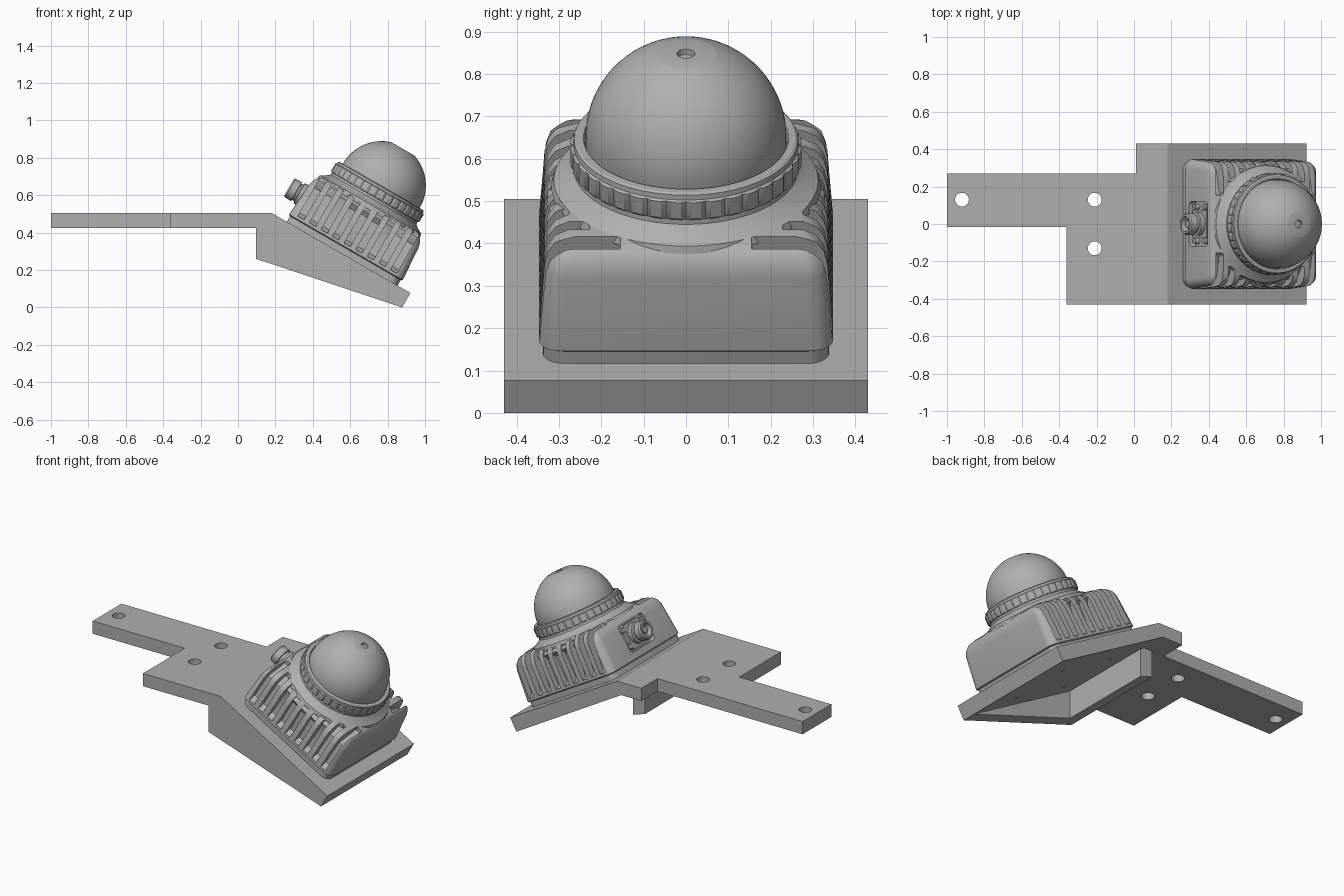
import bpy, bmesh
from math import sin, cos, pi, radians, sqrt
from mathutils import Matrix, Vector

cube = bpy.data.objects.get("Cube")
if cube:
    bpy.data.objects.remove(cube, do_unlink=True)

grey = bpy.data.materials.new("plain grey")
grey.use_nodes = True
COLOR = (0.43, 0.43, 0.43, 1)
grey.diffuse_color = COLOR
grey.node_tree.nodes["Principled BSDF"].inputs["Base Color"].default_value = COLOR

# Frame of the sloped seat: x runs down the slope, z is its normal
TILT = Matrix.Translation((0.557, 0, 0.2875)) @ Matrix.Rotation(radians(30), 4, 'Y')
FLAT = Matrix.Identity(4)


def finish(name, bm, frame=FLAT):
    bmesh.ops.recalc_face_normals(bm, faces=bm.faces)
    me = bpy.data.meshes.new(name)
    bm.to_mesh(me)
    bm.free()
    me.materials.append(grey)
    ob = bpy.data.objects.new(name, me)
    bpy.context.collection.objects.link(ob)
    ob.matrix_world = frame
    return ob


def loft(bm, rings):
    """Skin a stack of equal-length closed rings and cap both ends."""
    rows = [[bm.verts.new(p) for p in ring] for ring in rings]
    n = len(rows[0])
    for a, b in zip(rows, rows[1:]):
        for i in range(n):
            j = (i + 1) % n
            bm.faces.new((a[i], a[j], b[j], b[i]))
    bm.faces.new(rows[0][::-1])
    bm.faces.new(rows[-1])


def prism(bm, pts, lo, hi, axis):
    """Extrude a 2D outline from lo to hi along axis 'x', 'y' or 'z'."""
    put = {'x': lambda a, b, d: (d, a, b), 'y': lambda a, b, d: (a, d, b),
           'z': lambda a, b, d: (a, b, d)}[axis]
    loft(bm, [[put(a, b, d) for a, b in pts] for d in (lo, hi)])


def circle(cx, cy, r, n=32):
    return [(cx + r * cos(2 * pi * i / n), cy + r * sin(2 * pi * i / n)) for i in range(n)]


def rounded(half_x, half_y, r, cx=0, cy=0, steps=6):
    pts = []
    for k, (sx, sy) in enumerate(((1, 1), (-1, 1), (-1, -1), (1, -1))):
        for i in range(steps + 1):
            a = (k + i / steps) * pi / 2
            pts.append((cx + sx * (half_x - r) + r * cos(a),
                        cy + sy * (half_y - r) + r * sin(a)))
    return pts


def solid(name, pts, lo, hi, axis, frame=FLAT):
    bm = bmesh.new()
    prism(bm, pts, lo, hi, axis)
    return finish(name, bm, frame)


def turned(name, profile, n=96, notch=None):
    """Stack circles of (radius, height); notch(i, r) can vary the radius."""
    bm = bmesh.new()
    rings = []
    for r, z in profile:
        ring = []
        for i in range(n):
            q = notch(i, r) if notch else r
            a = 2 * pi * i / n
            ring.append((q * cos(a), q * sin(a), z))
        rings.append(ring)
    loft(bm, rings)
    return finish(name, bm, TILT)


def cut(ob, bm, frame=FLAT):
    """Subtract a temporary mesh and keep the result."""
    tool = finish("cutter", bm, frame)
    tool.hide_render = True
    mod = ob.modifiers.new("cut", 'BOOLEAN')
    mod.operation, mod.solver, mod.object = 'DIFFERENCE', 'EXACT', tool
    bpy.context.view_layer.update()
    deps = bpy.context.evaluated_depsgraph_get()
    me = bpy.data.meshes.new_from_object(ob.evaluated_get(deps))
    ob.modifiers.clear()
    ob.data = me
    bpy.data.objects.remove(tool, do_unlink=True)


def smooth(ob, angle=32):
    bpy.ops.object.select_all(action='DESELECT')
    ob.select_set(True)
    bpy.context.view_layer.objects.active = ob
    bpy.ops.object.shade_smooth_by_angle(angle=radians(angle))


# Bracket: stepped arm with three bolt holes
arm = solid("bracket_arm", [(-1, -0.015), (-0.36, -0.015), (-0.36, -0.43), (0.15, -0.43),
                            (0.15, 0.43), (0.01, 0.43), (0.01, 0.27), (-1, 0.27)],
            0.425, 0.505, 'z')
bm = bmesh.new()
for x, y in ((-0.92, 0.13), (-0.21, 0.13), (-0.21, -0.13)):
    prism(bm, circle(x, y, 0.037), 0.3, 0.6, 'z')
cut(arm, bm)

# Bracket: sloped seat plate with screw holes, stiffening wall and rib
seat = solid("sloped_seat", [(0.15, 0.505), (0.18, 0.505), (0.922, 0.077), (0.878, 0),
                             (0.15, 0.425)], -0.43, 0.43, 'y')
bm = bmesh.new()
for u in (-0.2, 0.2):
    for y in (-0.2, 0.2):
        prism(bm, circle(u, y, 0.012, 16), -0.2, -0.03, 'z')
cut(seat, bm, TILT)
solid("seat_wall", [(0.095, 0.425), (0.095, 0.26), (0.18, 0.232), (0.18, 0.408),
                    (0.15, 0.425)], -0.43, 0.27, 'y')
solid("seat_rib", [(0.18, 0.232), (0.878, 0), (0.18, 0.408)], -0.43, -0.34, 'y')

# Housing: base lip and rounded square body
smooth(solid("base_lip", rounded(0.342, 0.338, 0.05), 0, 0.036, 'z', TILT))
bm = bmesh.new()
loft(bm, [[(x, y, n) for x, y in rounded(h, h - 0.004, 0.05)] for h, n in
          ((0.343, 0.034), (0.351, 0.04), (0.338, 0.23), (0.33, 0.262),
           (0.312, 0.288), (0.28, 0.303))])
body = finish("housing_body", bm, TILT)

# Cooling slots down both sides and over the shoulders
bm = bmesh.new()
for i in range(-4, 5):
    u = i * 0.0715
    inner = max(0.155, sqrt(0.32 ** 2 - u * u) - 0.01)
    wall = max(0.285, inner)
    outline = [(0.4, 0.055), (0.335, 0.055), (0.305, 0.075), (wall, 0.23),
               (inner + 0.02, 0.258), (inner, 0.275), (inner, 0.4), (0.4, 0.4)]
    for s in (1, -1):
        prism(bm, [(s * y, n) for y, n in outline], u - 0.019, u + 0.019, 'x')
cut(body, bm, TILT)

# Pocket for the connector on the upper end face
bm = bmesh.new()
prism(bm, rounded(0.12, 0.085, 0.02, 0, 0.165), -0.5, -0.312, 'x')
cut(body, bm, TILT)
smooth(body)

# Connector: flange, screws, threaded barrel with an open end
smooth(solid("connector_flange", rounded(0.075, 0.075, 0.012, 0, 0.165),
             -0.335, -0.3, 'x', TILT))
for y in (-0.092, 0.092):
    for n in (-0.05, 0.05):
        smooth(solid("connector_screw", circle(y, 0.165 + n, 0.016, 16),
                     -0.338, -0.3, 'x', TILT))
bm = bmesh.new()
loft(bm, [[(u, y, n) for y, n in circle(0, 0.165, r)] for r, u in
          ((0.062, -0.32), (0.062, -0.36), (0.05, -0.363), (0.05, -0.375), (0.058, -0.378),
           (0.058, -0.415), (0.052, -0.423), (0.04, -0.423), (0.038, -0.39))])
smooth(finish("connector_barrel", bm, TILT))
smooth(solid("connector_core", circle(0, 0.165, 0.02, 20), -0.41, -0.38, 'x', TILT))

# Neck flare, notched clamp ring and dome with a flattened crown
smooth(turned("neck", [(0.318, 0.285), (0.312, 0.303), (0.285, 0.318), (0.265, 0.335),
                       (0.26, 0.37)]))
smooth(turned("clamp_ring", [(0.255, 0.345), (0.268, 0.349), (0.273, 0.356), (0.273, 0.398),
                             (0.266, 0.402), (0.264, 0.414), (0.258, 0.418), (0.242, 0.418),
                             (0.238, 0.405)], 144,
              lambda i, r: 0.267 if r > 0.267 and i % 4 == 0 else r), 25)
R, C = 0.237, 0.421
arc = [(R * cos(radians(a)), C + R * sin(radians(a))) for a in range(0, 73, 4)]
dome = [(R, 0.38)] + arc + [(0.07, C + 0.2265), (0.021, C + 0.2265), (0.019, C + 0.213),
                            (0.012, C + 0.213)]
smooth(turned("dome", dome), 20)
